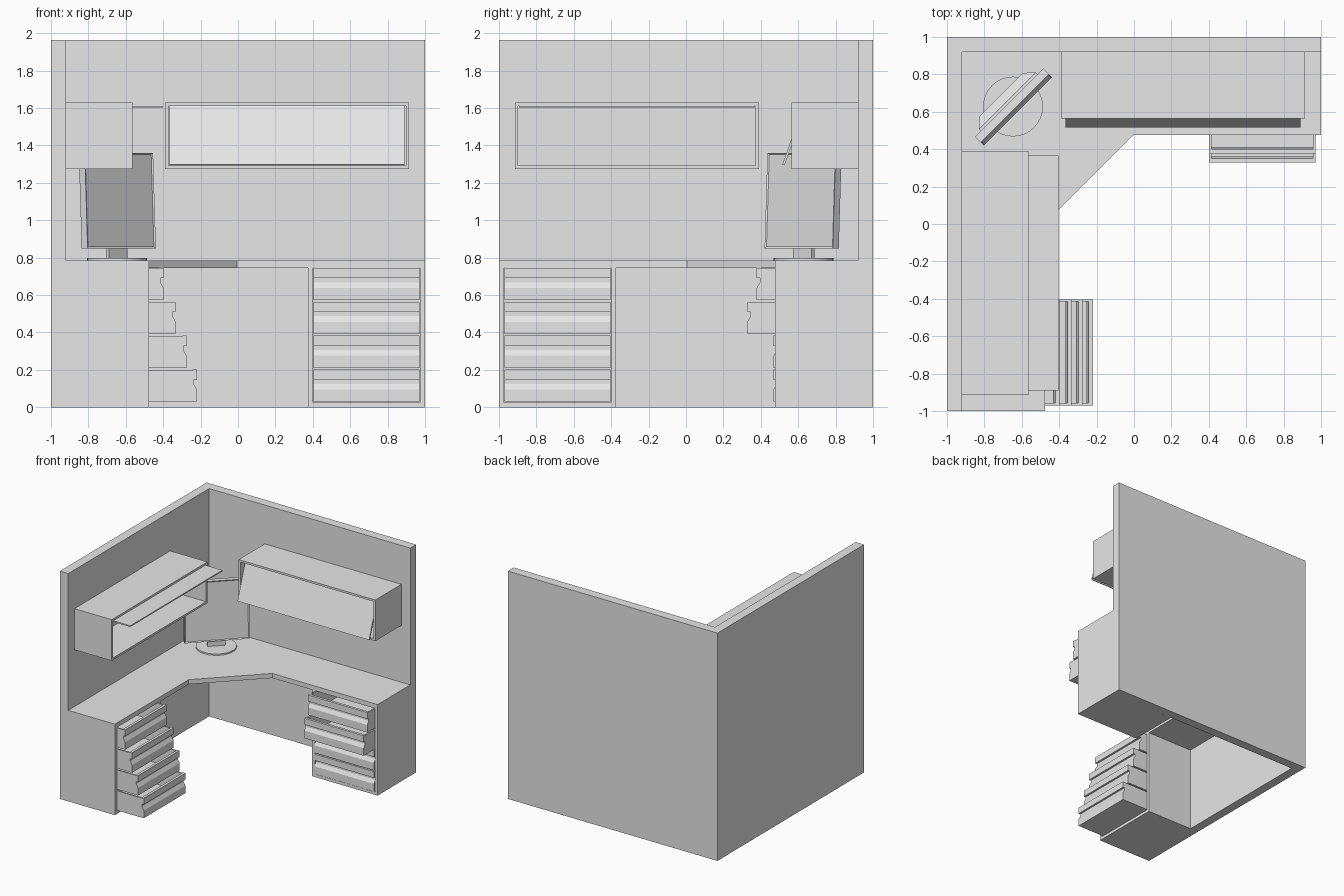
import bpy, bmesh
from math import radians
from mathutils import Matrix, Vector

cube = bpy.data.objects.get("Cube")
if cube:
    bpy.data.objects.remove(cube, do_unlink=True)

grey = bpy.data.materials.new("light_grey")
grey.use_nodes = True
grey.diffuse_color = (0.8, 0.8, 0.8, 1)
grey.node_tree.nodes["Principled BSDF"].inputs["Base Color"].default_value = (0.8, 0.8, 0.8, 1)


def finish(name, bm):
    bmesh.ops.recalc_face_normals(bm, faces=bm.faces)
    mesh = bpy.data.meshes.new(name)
    bm.to_mesh(mesh)
    bm.free()
    mesh.materials.append(grey)
    obj = bpy.data.objects.new(name, mesh)
    bpy.context.collection.objects.link(obj)
    return obj


def add_prism(bm, start, end):
    """Close two matching outlines into a solid."""
    a = [bm.verts.new(p) for p in start]
    b = [bm.verts.new(p) for p in end]
    bm.faces.new(a)
    bm.faces.new(b[::-1])
    for i in range(len(a)):
        j = (i + 1) % len(a)
        bm.faces.new((a[j], a[i], b[i], b[j]))


def slab(name, outline, z0, z1):
    bm = bmesh.new()
    add_prism(bm, [(x, y, z0) for x, y in outline], [(x, y, z1) for x, y in outline])
    return finish(name, bm)


def place(side, s, d, z):
    """s runs along a wing away from the corner, d out from its wall."""
    return (s, 1 - d, z) if side == "back" else (d - 1, -s, z)


def rect(d0, d1, z0, z1):
    return [(d0, z0), (d1, z0), (d1, z1), (d0, z1)]


def wing_part(name, side, pieces):
    bm = bmesh.new()
    for profile, s0, s1 in pieces:
        add_prism(bm, *[[place(side, s, d, z) for d, z in profile] for s in (s0, s1)])
    return finish(f"{side}_{name}", bm)


# Corner partition and worktop
WALL, EDGE = 0.08, 0.525
slab("partition_walls", [(-1, -1), (WALL - 1, -1), (WALL - 1, 1 - WALL),
                         (1, 1 - WALL), (1, 1), (-1, 1)], 0, 1.965)
e = 1 - EDGE
slab("worktop", [(WALL - 1, -1), (-e, -1), (-e, 0.005), (-0.005, e),
                 (1, e), (1, 1 - WALL), (WALL - 1, 1 - WALL)], 0.745, 0.785)


def pedestal(side):
    full = rect(WALL, EDGE, 0, 0.745)
    wing_part("pedestal", side, [(full, 0.375, 0.4), (full, 0.973, 1),
                                 (rect(WALL, EDGE, 0, 0.025), 0.4, 0.973)])


def drawer(side, index, z, front):
    s0, s1, h, t = 0.403, 0.97, 0.172, 0.012
    back = front - 0.42
    inner = front - 0.022
    # Moulded front with a finger groove under its lip
    face = [(inner - 0.012, z), (front, z), (front, z + 0.065), (front - 0.017, z + 0.095),
            (front - 0.017, z + 0.117), (front, z + 0.117), (front, z + h),
            (inner, z + h), (inner - 0.012, z + 0.12)]
    wall = rect(back, inner, z, z + h - 0.004)
    wing_part(f"drawer_{index}", side, [
        (face, s0, s1), (wall, s0, s0 + t), (wall, s1 - t, s1),
        (rect(back, inner, z, z + t), s0 + t, s1 - t),
        (rect(back, back + t, z + t, z + h - 0.004), s0 + t, s1 - t)])


def cabinet(side):
    s0, s1, z0, z1, t, front = -0.39, 0.915, 1.275, 1.63, 0.018, 0.435
    end = rect(WALL, front, z0, z1)
    wing_part("overhead_cabinet", side, [
        (end, s0, s0 + t), (end, s1 - t, s1),
        (rect(WALL, front, z0, z0 + t), s0 + t, s1 - t),
        (rect(WALL, front, z1 - t, z1), s0 + t, s1 - t),
        (rect(WALL, WALL + t, z0 + t, z1 - t), s0 + t, s1 - t)])


pulls = {"back": (0.532, 0.532, 0.672, 0.622), "side": (0.78, 0.725, 0.667, 0.602)}
for side, fronts in pulls.items():
    pedestal(side)
    cabinet(side)
    for i, front in enumerate(fronts):
        drawer(side, i + 1, 0.03 + 0.181 * i, front)

# Cabinet doors: one ajar, one lifted and slid in
wing_part("cabinet_door", "back",
          [([(0.485, 1.297), (0.473, 1.293), (0.363, 1.606), (0.375, 1.61)], -0.365, 0.89)])
wing_part("cabinet_door", "side", [(rect(0.265, 0.595, 1.6, 1.611), -0.365, 0.89)])

# Monitor set diagonally in the corner: local x across, y backwards
turn = Matrix.Translation((-0.622, 0.603, 0)) @ Matrix.Rotation(radians(45), 4, "Z")
tilt = turn @ Matrix.Translation((0, 0.01, 1.105)) @ Matrix.Rotation(radians(-2.4), 4, "X")


def panel(w, h, y):
    return [(-w, y, -h), (w, y, -h), (w, y, h), (-w, y, h)]


bm = bmesh.new()
add_prism(bm, panel(0.258, 0.255, 0), panel(0.258, 0.255, 0.045))
bm.normal_update()
front = min(bm.faces, key=lambda f: f.calc_center_median().y)
bmesh.ops.recalc_face_normals(bm, faces=bm.faces)
bmesh.ops.inset_region(bm, faces=[front], thickness=0.012, depth=0)
for v in front.verts:
    v.co.y += 0.006
bm.transform(tilt)
finish("monitor_screen", bm)

bm = bmesh.new()
add_prism(bm, panel(0.215, 0.21, 0.045), panel(0.215, 0.21, 0.06))
add_prism(bm, panel(0.215, 0.21, 0.06), panel(0.165, 0.16, 0.108))
bm.transform(tilt)
finish("monitor_back", bm)

bm = bmesh.new()
add_prism(bm, [(x, y, 0.79) for x, y in ((-0.07, 0.025), (0.07, 0.025), (0.07, 0.05), (-0.07, 0.05))],
          [(x, y, 0.87) for x, y in ((-0.07, 0.025), (0.07, 0.025), (0.07, 0.05), (-0.07, 0.05))])
bm.transform(turn)
finish("monitor_neck", bm)

bm = bmesh.new()
bmesh.ops.create_cone(bm, cap_ends=True, segments=32, radius1=0.16, radius2=0.16, depth=0.012,
                      matrix=turn @ Matrix.Translation((0, 0.035, 0.791)))
base = finish("monitor_base", bm)
bpy.ops.object.select_all(action="DESELECT")
base.select_set(True)
bpy.context.view_layer.objects.active = base
bpy.ops.object.shade_smooth_by_angle()
